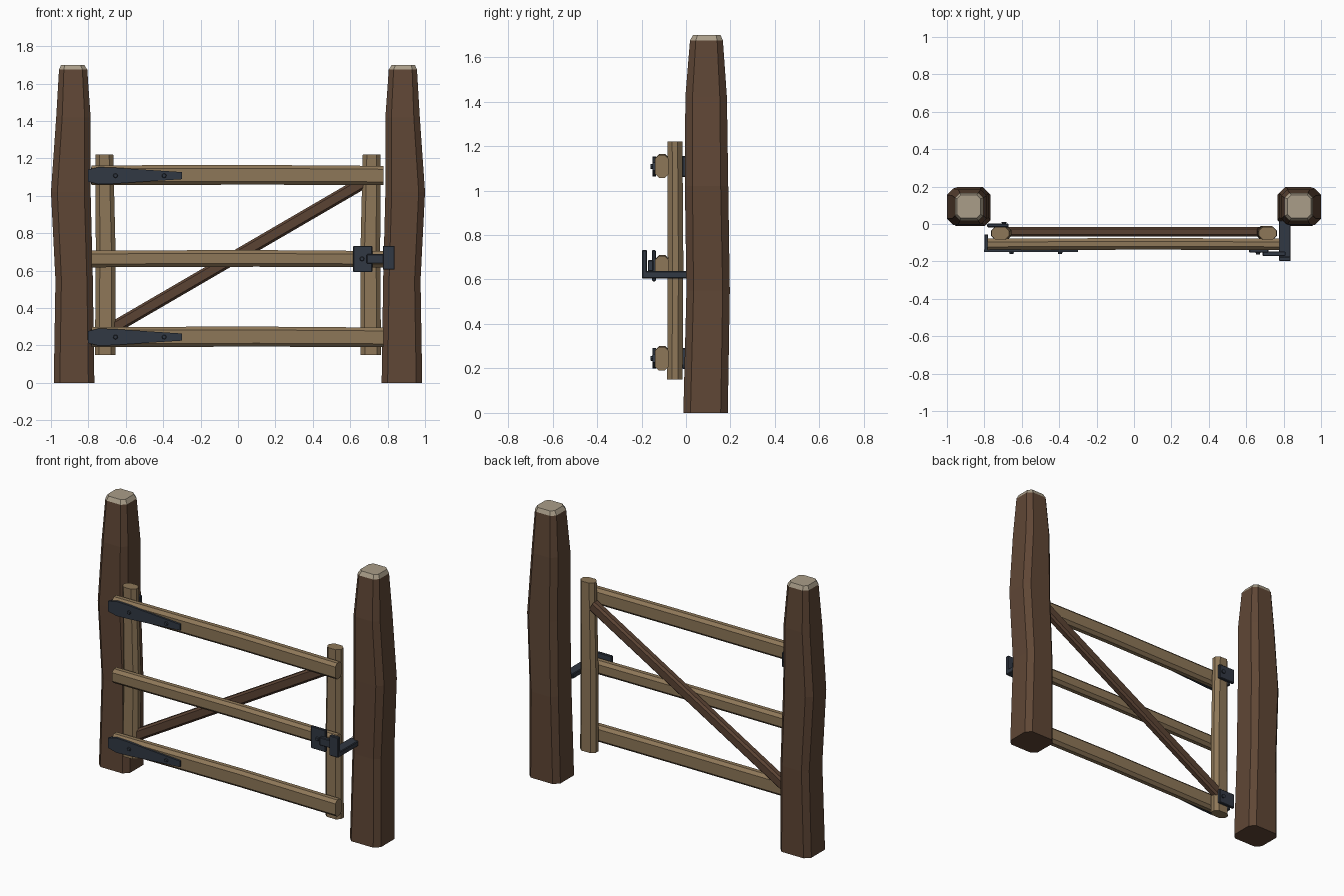
import bpy, bmesh, math
from mathutils import Matrix

if "Cube" in bpy.data.objects:
    bpy.data.objects.remove(bpy.data.objects["Cube"])


def mat(name, r, g, b):
    m = bpy.data.materials.new(name)
    m.diffuse_color = (r, g, b, 1)
    m.use_nodes = True
    m.node_tree.nodes["Principled BSDF"].inputs["Base Color"].default_value = m.diffuse_color
    return m


BARK = mat("bark_brown", 0.115, 0.062, 0.036)
CUT = mat("cut_wood", 0.40, 0.34, 0.25)
RAIL = mat("pale_timber", 0.27, 0.185, 0.098)
BRACE = mat("dark_timber", 0.105, 0.056, 0.034)
IRON = mat("dark_iron", 0.031, 0.040, 0.056)


def finish(bm, name, *mats):
    bmesh.ops.recalc_face_normals(bm, faces=bm.faces)
    me = bpy.data.meshes.new(name)
    bm.to_mesh(me)
    bm.free()
    ob = bpy.data.objects.new(name, me)
    for m in mats:
        me.materials.append(m)
    bpy.context.collection.objects.link(ob)
    return ob


def loft(rings, place):
    """Octagonal beam. Ring = (t, u0, u1, v0, v1, chamfer); place maps (t, u, v) to xyz."""
    bm = bmesh.new()
    loops = []
    for t, u0, u1, v0, v1, c in rings:
        pts = [(u0 + c, v0), (u1 - c, v0), (u1, v0 + c), (u1, v1 - c),
               (u1 - c, v1), (u0 + c, v1), (u0, v1 - c), (u0, v0 + c)]
        loops.append([bm.verts.new(place(t, u, v)) for u, v in pts])
    for a, b in zip(loops, loops[1:]):
        for i in range(8):
            j = (i + 1) % 8
            bm.faces.new((a[i], a[j], b[j], b[i]))
    bm.faces.new(loops[0])
    bm.faces.new(loops[-1])
    return bm


def box(name, x0, x1, y0, y1, z0, z1, bevel=0.004):
    bm = bmesh.new()
    bmesh.ops.create_cube(bm, size=1)
    for v in bm.verts:
        v.co.x = x0 if v.co.x < 0 else x1
        v.co.y = y0 if v.co.y < 0 else y1
        v.co.z = z0 if v.co.z < 0 else z1
    bmesh.ops.bevel(bm, geom=bm.edges[:], offset=bevel, segments=1, affect='EDGES')
    return finish(bm, name, IRON)


def bolt(name, x, y, z, r=0.014, depth=0.014):
    bm = bmesh.new()
    bmesh.ops.create_cone(bm, cap_ends=True, segments=8, radius1=r, radius2=r * 0.7, depth=depth,
                          matrix=Matrix.Translation((x, y, z)) @ Matrix.Rotation(math.pi / 2, 4, 'X'))
    return finish(bm, name, IRON)


# Gate posts: crooked trunks with pale cut tops
POST = [(0.0, 0.768, 0.985, -0.012, 0.188, 0.032),
        (0.55, 0.776, 0.976, 0.002, 0.197, 0.032),
        (1.02, 0.788, 1.0, -0.005, 0.19, 0.034),
        (1.42, 0.788, 0.972, -0.003, 0.184, 0.032),
        (1.675, 0.806, 0.957, 0.018, 0.166, 0.026),
        (1.70, 0.822, 0.946, 0.032, 0.155, 0.02)]
for side, s in (("left", -1), ("right", 1)):
    bm = loft(POST, lambda t, u, v: (s * u, v, t))
    for f in bm.faces:
        f.material_index = int(f.calc_center_median().z > 1.68)
    finish(bm, side + "_post", BARK, CUT)

    # Upright stiles of the gate
    bm = loft([(0.15, 0.656, 0.765, -0.085, -0.015, 0.022),
               (0.68, 0.654, 0.76, -0.082, -0.012, 0.022),
               (1.22, 0.667, 0.763, -0.084, -0.016, 0.022)],
              lambda t, u, v: (s * u, v, t))
    finish(bm, side + "_stile", RAIL)

# Horizontal rails
for name, z, h in (("top", 1.11, 0.053), ("middle", 0.663, 0.045), ("bottom", 0.245, 0.054)):
    bm = loft([(-0.782, -0.14, -0.078, z - h, z + h, 0.018),
               (0.1, -0.137, -0.075, z - h + 0.003, z + h + 0.002, 0.018),
               (0.778, -0.14, -0.078, z - h, z + h - 0.003, 0.018)],
              lambda t, u, v: (t, u, v))
    finish(bm, name + "_rail", RAIL)

# Diagonal brace
slope = math.radians(30.2)
ca, sa = math.cos(slope), math.sin(slope)
bm = loft([(t, -0.068, -0.015, -0.034, 0.034, 0.012) for t in (-0.79, 0.79)],
          lambda t, u, v: (t * ca - v * sa - 0.007, u, 0.678 + t * sa + v * ca))
finish(bm, "diagonal_brace", BRACE)

# Strap hinges wrapping the hinge stile
HALF = [(-0.802, 0.032), (-0.745, 0.046), (-0.66, 0.043), (-0.47, 0.03), (-0.30, 0.019)]
for name, z in (("top", 1.108), ("bottom", 0.245)):
    bm = bmesh.new()
    outline = HALF + [(x, -h) for x, h in reversed(HALF)]
    face = bm.faces.new([bm.verts.new((x, -0.136, z + h)) for x, h in outline])
    ext = bmesh.ops.extrude_face_region(bm, geom=[face])
    for v in ext["geom"]:
        if isinstance(v, bmesh.types.BMVert):
            v.co.y = -0.151
    finish(bm, name + "_hinge_strap", IRON)
    box(name + "_hinge_wrap", -0.80, -0.78, -0.14, -0.055, z - 0.032, z + 0.032)
    box(name + "_hinge_back_plate", -0.785, -0.67, -0.018, 0.002, z - 0.047, z + 0.047)
    for i, x in enumerate((-0.655, -0.395)):
        bolt(f"{name}_hinge_bolt_{i + 1}", x, -0.153, z)
    bolt(name + "_hinge_back_bolt", -0.695, 0.004, z)

# Latch plate and bar on the gate, catch on the right post
box("latch_plate", 0.615, 0.718, -0.153, -0.136, 0.592, 0.732)
bolt("latch_bolt", 0.663, -0.155, 0.663)
box("latch_bar", 0.688, 0.81, -0.172, -0.147, 0.637, 0.688)
box("catch_arm", 0.775, 0.838, -0.198, 0.02, 0.605, 0.638)
box("catch_upright", 0.775, 0.838, -0.198, -0.175, 0.607, 0.733)
